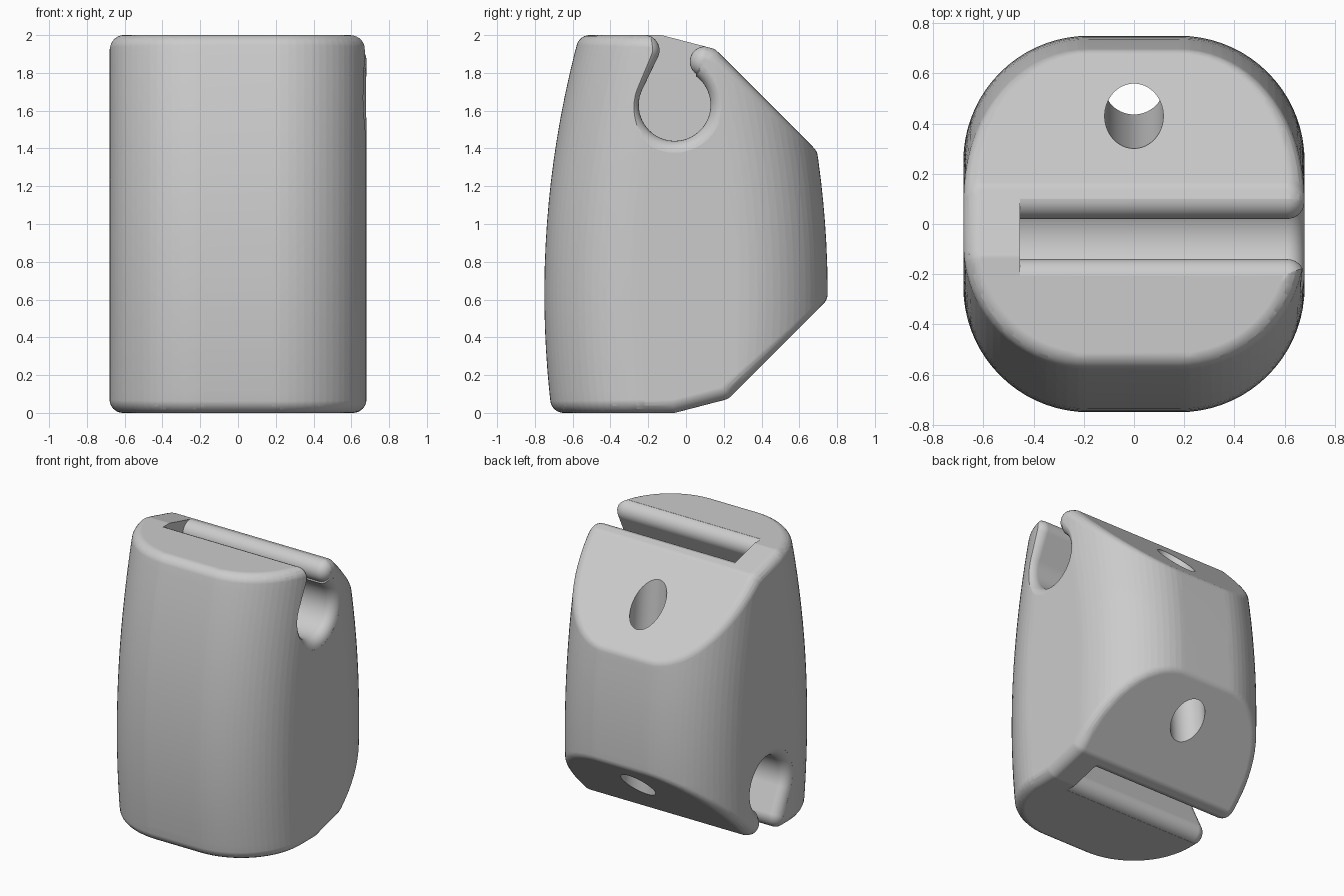
import bpy
import bmesh
from math import sin, cos, pi, radians
from mathutils import Vector

if "Cube" in bpy.data.objects:
    bpy.data.objects.remove(bpy.data.objects["Cube"])

HALF_X, CORNER, ROUND = 0.68, 0.5, 0.07
SHIFT = 0.07          # lower end sits slightly further back than the upper end

grey = bpy.data.materials.new("plain_grey")
grey.use_nodes = True
grey.diffuse_color = (0.6, 0.6, 0.6, 1)
grey.node_tree.nodes["Principled BSDF"].inputs["Base Color"].default_value = (0.6, 0.6, 0.6, 1)


def make_object(name, bm):
    bmesh.ops.recalc_face_normals(bm, faces=bm.faces)
    mesh = bpy.data.meshes.new(name)
    bm.to_mesh(mesh)
    bm.free()
    mesh.materials.append(grey)
    obj = bpy.data.objects.new(name, mesh)
    bpy.context.collection.objects.link(obj)
    return obj


def loft(rings):
    """Skin a list of equal closed rings and cap both ends."""
    bm = bmesh.new()
    rows = [[bm.verts.new(p) for p in ring] for ring in rings]
    for a, b in zip(rows, rows[1:]):
        for i in range(len(a)):
            j = (i + 1) % len(a)
            bm.faces.new((a[i], a[j], b[j], b[i]))
    bm.faces.new(rows[0])
    bm.faces.new(rows[-1])
    bmesh.ops.recalc_face_normals(bm, faces=bm.faces)
    return bm


def body_ring(z, steps=18):
    """Rounded rectangle whose depth bulges along the height."""
    half_y = 0.75 - 0.1 * (z - 0.63) ** 2
    points = []
    for quarter, (sx, sy) in enumerate(((1, 1), (-1, 1), (-1, -1), (1, -1))):
        for k in range(steps + 1):
            a = (quarter + k / steps) * pi / 2
            r = CORNER - ROUND
            points.append((sx * (HALF_X - CORNER) + r * cos(a),
                           sy * (half_y - CORNER) + r * sin(a), z))
    return points


# Body core: bulging column trimmed by three planes at each end
core = loft([body_ring(-0.1 + 2.2 * i / 20) for i in range(21)])
for flip in (False, True):
    for y, z, ny, nz in ((-0.13, 2, 0, 1), (-0.13, 2, 0.26, 1), (0.154, 1.926, 1, 1)):
        normal = Vector((0, ny, nz)).normalized()
        point = Vector((0, y, z)) - normal * ROUND
        if flip:
            point = Vector((0, point.y + SHIFT, 2 - point.z))
            normal.z = -normal.z
        bmesh.ops.bisect_plane(core, geom=core.verts[:] + core.edges[:] + core.faces[:],
                               dist=1e-5, plane_co=point, plane_no=normal, clear_outer=True)
        bmesh.ops.holes_fill(core, edges=core.edges, sides=0)
bmesh.ops.recalc_face_normals(core, faces=core.faces)
core.normal_update()

# Body: roll a ball round the core to get evenly rounded rims
hull = bmesh.new()
for edge in core.edges:
    if len(edge.link_faces) != 2:
        continue
    n1, n2 = (f.normal for f in edge.link_faces)
    steps = 6 if n1.angle(n2, 0) > radians(10) else 1
    for k in range(steps + 1):
        n = n1.lerp(n2, k / steps).normalized()
        for v in edge.verts:
            hull.verts.new(v.co + n * ROUND)
core.free()
bmesh.ops.remove_doubles(hull, verts=hull.verts, dist=0.002)
out = bmesh.ops.convex_hull(hull, input=hull.verts)
loose = {g for g in out["geom_interior"] + out["geom_unused"] if isinstance(g, bmesh.types.BMVert)}
bmesh.ops.delete(hull, geom=[v for v in loose if v.is_valid and not v.link_faces], context="VERTS")
bmesh.ops.dissolve_limit(hull, angle_limit=radians(0.4), verts=hull.verts, edges=hull.edges)
body = make_object("body", hull)


def arc(cy, cz, r, start, end, steps):
    angles = [radians(start + (end - start) * k / steps) for k in range(steps + 1)]
    return [(cy + r * cos(a), cz + r * sin(a)) for a in angles]


def groove_profile(d):
    """Keyhole section with rounded lips, widened by d."""
    return ([(0.13, 2.3)]
            + arc(0.10, 1.86, 0.08 - d, 70, 235, 16)
            + arc(-0.06, 1.63, 0.19 + d, 54, -206, 40)
            + arc(-0.22, 1.92, 0.08 - d, -26, 80, 12)
            + [(-0.21, 2.3)])


# Groove cutters: closed at one side, flared where they leave the body
def groove_cutter(name, flip):
    stations = [(-0.455, 0)]
    for k in range(8):
        t = radians(84) * k / 7
        stations.append((HALF_X - ROUND + ROUND * sin(t), ROUND * (1 - cos(t))))
    stations.append((0.9, stations[-1][1]))
    rings = []
    for x, d in stations:
        ring = [(x, y, z) for y, z in groove_profile(d)]
        if flip:
            ring = [(-x, y + SHIFT, 2 - z) for x, y, z in ring]
        rings.append(ring)
    return make_object(name, loft(rings))


# Hole cutter: slightly tilted round bore
top, bottom = Vector((0, 0.43, 1.65)), Vector((0, 0.545, 0.385))
bm = bmesh.new()
bmesh.ops.create_cone(bm, cap_ends=True, segments=64, radius1=0.117, radius2=0.117, depth=3)
bore = make_object("bore_cutter", bm)
bore.location = (top + bottom) / 2
bore.rotation_euler = (top - bottom).to_track_quat("Z", "Y").to_euler()
cutters = [groove_cutter("upper_groove_cutter", False),
           groove_cutter("lower_groove_cutter", True), bore]

bpy.ops.object.select_all(action="DESELECT")
bpy.context.view_layer.objects.active = body
body.select_set(True)
for cutter in cutters:
    cutter.hide_render = True
    mod = body.modifiers.new(cutter.name, "BOOLEAN")
    mod.operation = "DIFFERENCE"
    mod.solver = "EXACT"
    mod.object = cutter
    bpy.ops.object.modifier_apply(modifier=mod.name)
for cutter in cutters:
    bpy.data.objects.remove(cutter)

# Smooth shading with crisp bore and groove ends
bpy.ops.object.shade_smooth_by_angle(angle=radians(30))
weighted = body.modifiers.new("even_shading", "WEIGHTED_NORMAL")
weighted.keep_sharp = True
